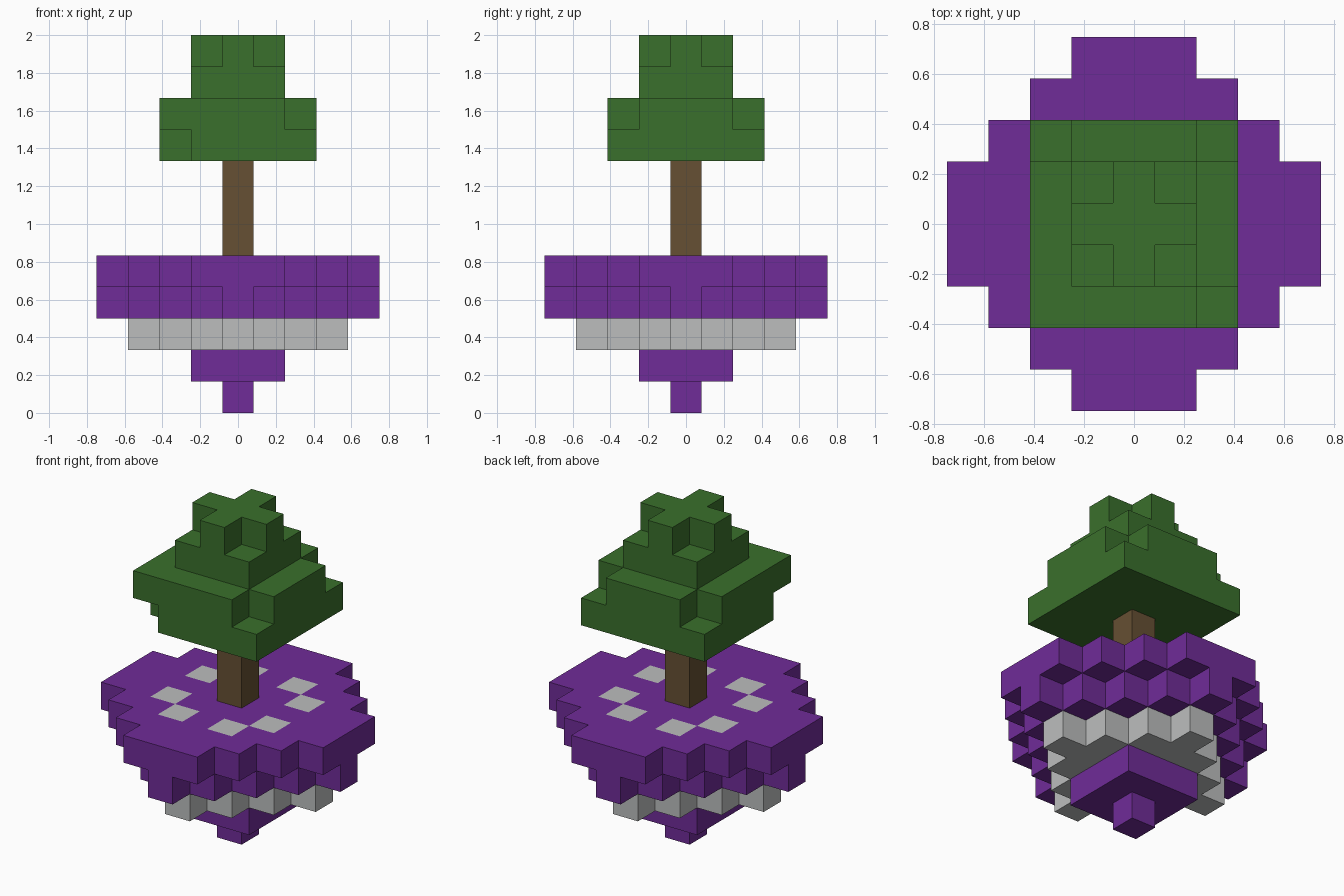
import bpy
import bmesh
from mathutils import Vector

cube = bpy.data.objects.get("Cube")
if cube:
    bpy.data.objects.remove(cube, do_unlink=True)

U = 1 / 6  # edge of one block


def material(name, color):
    m = bpy.data.materials.new(name)
    m.use_nodes = True
    m.diffuse_color = (*color, 1)
    m.node_tree.nodes["Principled BSDF"].inputs["Base Color"].default_value = (*color, 1)
    return m


purple = material("purple", (0.162, 0.025, 0.314))
grey = material("pale grey", (0.503, 0.515, 0.515))
green = material("leaf green", (0.042, 0.162, 0.025))
brown = material("bark brown", (0.133, 0.080, 0.033))


def layer(k, rule, reach=4):
    """Blocks of level k whose column (i, j) obeys the rule."""
    span = range(-reach, reach + 1)
    return {(i, j, k) for i in span for j in span if rule(i, j)}


def diamond(size):
    return lambda i, j: abs(i) + abs(j) <= size


def full(i, j):
    return True


def is_corner(i, j):
    return abs(i) == 2 and abs(j) == 2


def is_odd_corner(i, j):
    return i == -2 and j == -2


# Floating island, from its tip up to the ground disc
parts = {
    "island_tip": (layer(0, full, 0), [purple]),
    "island_root": (layer(1, full, 1), [purple]),
    "stone_band": (layer(2, diamond(3)), [grey]),
    "island_lower_disc": (layer(3, diamond(4)), [purple]),
    "island_ground": (layer(4, diamond(5)), [purple, grey]),
}

# Tree trunk
parts["trunk"] = (set().union(*(layer(k, full, 0) for k in (5, 6, 7))), [brown])

# Foliage: two wide levels with opposite corners cut, a block and a cross
parts["wide_foliage"] = (
    layer(8, lambda i, j: not is_odd_corner(i, j), 2)
    | layer(9, lambda i, j: not is_corner(i, j) or is_odd_corner(i, j), 2), [green])
parts["top_foliage"] = (layer(10, full, 1) | layer(11, diamond(1), 1), [green])

solid = set().union(*(cells for cells, mats in parts.values()))


def build(name, cells, mats):
    """Mesh of the outward faces of a set of blocks."""
    bm = bmesh.new()
    for cell in sorted(cells):
        center = Vector(cell) + Vector((0, 0, 0.5))
        for axis in range(3):
            for side in (-1, 1):
                neighbour = list(cell)
                neighbour[axis] += side
                if tuple(neighbour) in solid:
                    continue
                corners = []
                for a, b in ((-1, -1), (1, -1), (1, 1), (-1, 1)):
                    offset = Vector()
                    offset[axis] = side / 2
                    offset[(axis + 1) % 3] = a / 2
                    offset[(axis + 2) % 3] = b / 2
                    corners.append(bm.verts.new((center + offset) * U))
                face = bm.faces.new(corners[::side])
                # Pale stepping stones in a ring on the ground
                if len(mats) > 1 and axis == 2 and side > 0 and abs(cell[0] * cell[1]) == 2:
                    face.material_index = 1
    bmesh.ops.remove_doubles(bm, verts=bm.verts, dist=U / 100)
    mesh = bpy.data.meshes.new(name)
    bm.to_mesh(mesh)
    bm.free()
    for m in mats:
        mesh.materials.append(m)
    bpy.context.scene.collection.objects.link(bpy.data.objects.new(name, mesh))


for name, (cells, mats) in parts.items():
    build(name, cells, mats)
